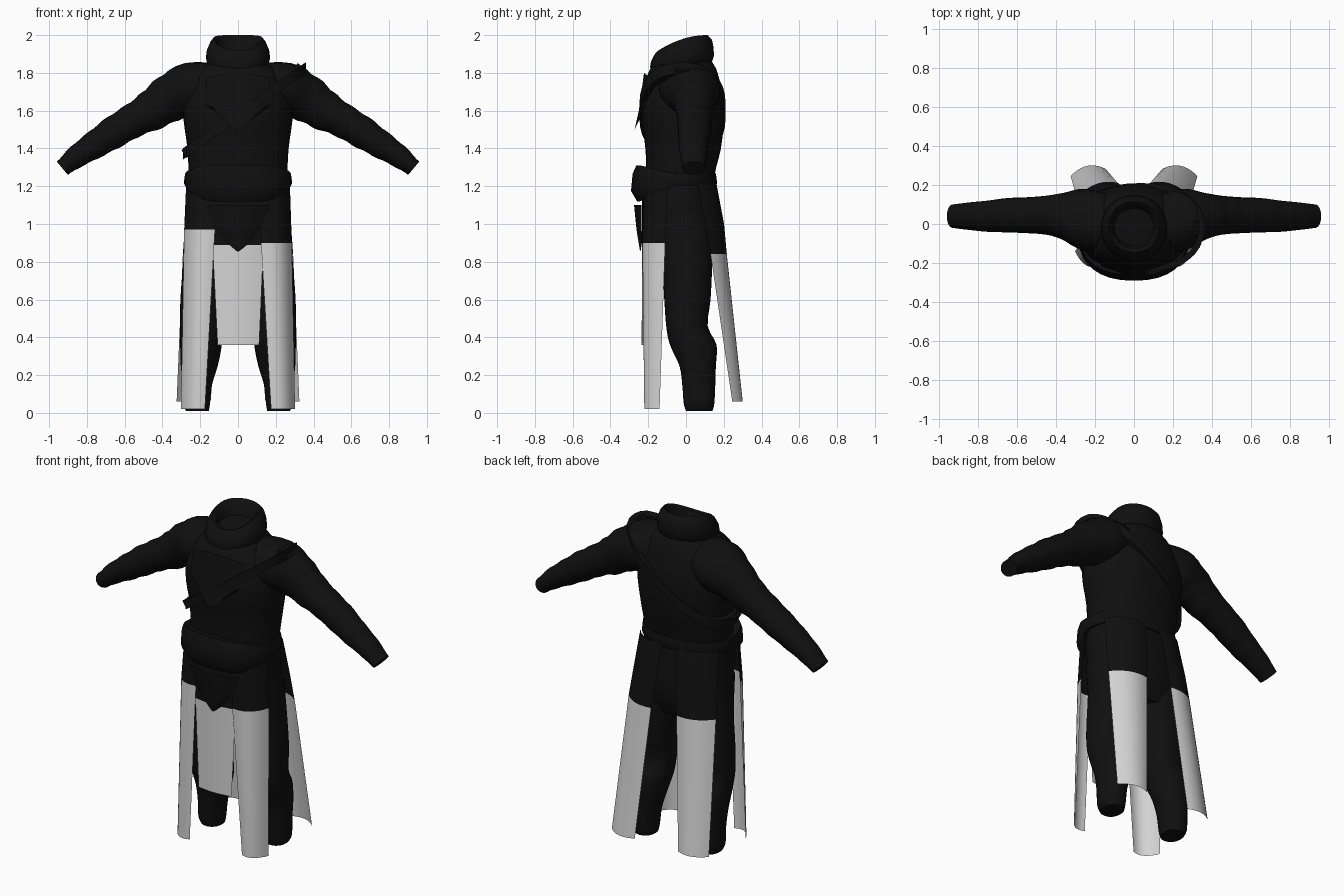
import bpy, bmesh, math
from mathutils import Vector

if "Cube" in bpy.data.objects:
    bpy.data.objects.remove(bpy.data.objects["Cube"])


def material(name, value):
    m = bpy.data.materials.new(name)
    m.use_nodes = True
    col = (value, value, value, 1)
    m.diffuse_color = col
    m.node_tree.nodes["Principled BSDF"].inputs["Base Color"].default_value = col
    return m


BLACK = material("black cloth", 0.005)
GREY = material("pale grey cloth", 0.65)
made = []


def finish(name, bm, angle=50):
    me = bpy.data.meshes.new(name)
    bm.to_mesh(me)
    bm.free()
    ob = bpy.data.objects.new(name, me)
    bpy.context.collection.objects.link(ob)
    me.materials.append(BLACK)
    me.materials.append(GREY)
    made.append((ob, angle))
    return ob


def smooth(rows, k):
    """Catmull-Rom resampling of a table of stations."""
    out = []
    last = len(rows) - 1
    for i in range(last):
        quad = [rows[max(i - 1, 0)], rows[i], rows[i + 1], rows[min(i + 2, last)]]
        for j in range(k):
            t = j / k
            out.append([b + 0.5 * t * (c - a + t * (2*a - 5*b + 4*c - d + t * (3*(b - c) + d - a)))
                        for a, b, c, d in zip(*quad)])
    out.append(list(rows[-1]))
    return out


def ring(c, u, v, n=32, e=2.0):
    """Superellipse around c with half axes u and v."""
    c, u, v = Vector(c), Vector(u), Vector(v)
    pts = []
    for i in range(n):
        a = math.tau * i / n
        co, si = math.cos(a), math.sin(a)
        pts.append(c + u * math.copysign(abs(co) ** (2 / e), co)
                   + v * math.copysign(abs(si) ** (2 / e), si))
    return pts


def flat_ring(z, half, front, back, e=2.3, x=0.0):
    return ring((x, (front + back) / 2, z), (half, 0, 0), (0, (back - front) / 2, 0), e=e)


def loft(name, rings, closed=False, angle=50):
    bm = bmesh.new()
    vs = [[bm.verts.new(p) for p in r] for r in rings]
    n = len(vs[0])
    pairs = list(zip(vs, vs[1:])) + ([(vs[-1], vs[0])] if closed else [])
    for a, b in pairs:
        for i in range(n):
            j = (i + 1) % n
            bm.faces.new((a[i], a[j], b[j], b[i]))
    if not closed:
        bm.faces.new(vs[0])
        bm.faces.new(vs[-1])
    bmesh.ops.recalc_face_normals(bm, faces=bm.faces)
    return finish(name, bm, angle)


def panel(name, stations, split=9, side=1, cols=10):
    """Hanging cloth sheet; each station is three points along its width.
    Rows from index split downward are pale."""
    bm = bmesh.new()
    rows = []
    for pts in stations:
        a, b, c = [Vector((p[0] * side, p[1], p[2])) for p in pts]
        row = []
        for i in range(cols + 1):
            t = i / cols
            row.append(bm.verts.new(a * (1 - t) * (1 - 2*t) + b * 4*t * (1 - t) + c * t * (2*t - 1)))
        rows.append(row)
    for r, (p, q) in enumerate(zip(rows, rows[1:])):
        for i in range(cols):
            f = bm.faces.new((p[i], p[i + 1], q[i + 1], q[i]))
            f.material_index = int(r >= split)
    bm.normal_update()
    for f in list(bm.faces):
        m = f.calc_center_median()
        if f.normal.x * m.x + f.normal.y * m.y < 0:
            f.normal_flip()
    return finish(name, bm)


def level(z, *pts):
    return [(x, y, z) for x, y in pts]


# Torso: half width, front and back at each height
torso = [(1.0, .26, -.2, .16), (1.1, .272, -.212, .155), (1.25, .262, -.21, .15),
         (1.4, .268, -.215, .185), (1.55, .288, -.235, .2), (1.65, .285, -.235, .2),
         (1.75, .25, -.215, .18), (1.82, .2, -.19, .16), (1.87, .13, -.15, .13)]
loft("coat_body", [flat_ring(*r) for r in smooth(torso, 3)])

# Hips
hips = [(1.15, .26, -.2, .15), (1.0, .272, -.2, .17), (.88, .28, -.17, .16), (.78, .26, -.12, .12)]
loft("trouser_seat", [flat_ring(*r) for r in smooth(hips, 3)])

# Sleeves: x, z, radius, depth radius, y centre
sleeve = [(.08, 1.73, .12, .14, 0), (.25, 1.71, .145, .16, .02), (.36, 1.665, .125, .12, .04),
          (.45, 1.605, .108, .1, .045), (.55, 1.55, .09, .092, .045), (.65, 1.49, .085, .088, .045),
          (.75, 1.425, .074, .08, .04), (.85, 1.36, .06, .07, .04), (.93, 1.295, .045, .06, .04)]
# Legs: z, x centre, half width, front, back
leg = [(1.0, .14, .13, -.18, .15), (.8, .15, .14, -.13, .14), (.6, .185, .12, -.115, .13),
       (.46, .195, .112, -.105, .115), (.36, .196, .11, -.085, .162), (.25, .205, .098, -.035, .158),
       (.15, .215, .078, -.02, .155), (.05, .22, .072, -.012, .15), (.01, .215, .06, 0, .14)]

for side, label in ((1, "left"), (-1, "right")):
    rows = smooth(sleeve, 4)
    rings = []
    for i, (x, z, r, ry, y) in enumerate(rows):
        p, q = rows[max(i - 1, 0)], rows[min(i + 1, len(rows) - 1)]
        d = Vector((q[0] - p[0], 0, q[1] - p[1])).normalized()
        # soft cloth folds
        r *= 1 + (.035 * math.sin(i * 1.6) if i > 5 else 0)
        rings.append(ring((side * x, y, z), (-d.z * r * side, 0, d.x * r), (0, ry, 0), n=24))
    loft(label + "_sleeve", rings)
    loft(label + "_leg", [flat_ring(z, h, f, b, 2.2, side * x) for z, x, h, f, b in smooth(leg, 3)])

    # Corner panels of the split skirt
    cut = .9 if side > 0 else .97
    panel(label + "_front_panel", [
        level(1.2, (.10, -.222), (.21, -.2), (.275, -.1)),
        level(cut, (.122, -.228), (.225, -.21), (.285, -.11)),
        level(.02, (.175, -.212), (.245, -.212), (.302, -.14))], 1, side)
    panel(label + "_back_panel", [
        level(1.22, (.05, .155), (.17, .145), (.262, .06)),
        level(1.0, (.065, .198), (.19, .185), (.28, .1)),
        level(.84, (.085, .212), (.2, .203), (.292, .13)),
        level(.06, (.145, .283), (.24, .298), (.325, .245))], 2, side)

# Middle front panel
panel("middle_front_panel", [
    level(1.2, (-.13, -.21), (0, -.232), (.13, -.21)),
    level(.89, (-.135, -.215), (0, -.232), (.135, -.215)),
    level(.36, (-.108, -.222), (0, -.235), (.112, -.222))], 1)

# Pointed flap under the sash, and chest bib
panel("pointed_flap", [
    [(-.16, -.235, 1.1), (0, -.275, 1.1), (.17, -.235, 1.1)],
    [(-.115, -.235, .98), (0, -.262, .97), (.12, -.235, .98)],
    [(-.07, -.232, .91), (0, -.25, .895), (.07, -.232, .91)],
    [(-.012, -.24, .86), (0, -.243, .855), (.012, -.24, .86)]])
panel("chest_bib", [
    [(-.17, -.185, 1.77), (0, -.222, 1.8), (.17, -.185, 1.77)],
    [(-.17, -.215, 1.63), (0, -.25, 1.6), (.17, -.215, 1.63)],
    [(-.08, -.238, 1.57), (0, -.272, 1.5), (.08, -.238, 1.57)]])


# Sash: narrow behind, deep and bulging in front
def sash_ring(grow, z, spread):
    pts = flat_ring(z, .272 + grow * .5, -.235 - grow * 2, .15 + grow * .5)
    for p in pts:
        front = min(max((-p.y - .08) / .16, 0), 1)
        p.z += spread * front
    return pts


loft("waist_sash", [sash_ring(-.02, 1.2, -.08), sash_ring(.012, 1.2, -.08), sash_ring(.028, 1.215, -.04),
                    sash_ring(.024, 1.245, .02), sash_ring(.014, 1.27, .04), sash_ring(-.02, 1.27, .04)],
     closed=True)


# Slanted shoulder strap
def strap_ring(grow, dz):
    pts = flat_ring(0, .315 + grow, -.237 - grow, .2 + grow, x=.035)
    for p in pts:
        p.z = 1.575 + .7 * p.x + dz
    return pts


loft("shoulder_strap", [strap_ring(-.02, -.03), strap_ring(.01, -.03),
                        strap_ring(.01, .03), strap_ring(-.02, .03)], closed=True, angle=30)


# Strap fittings
def fitting(name, centre, size, turn):
    bm = bmesh.new()
    bmesh.ops.create_cube(bm, size=1)
    bmesh.ops.scale(bm, vec=size, verts=bm.verts)
    ob = finish(name, bm, 30)
    ob.location = centre
    ob.rotation_euler.y = turn


fitting("strap_buckle", (-.265, -.06, 1.385), (.05, .09, .05), -.6)
fitting("shoulder_clip", (.335, -.02, 1.82), (.07, .07, .03), .6)

# Rolled collar: half width, front, back, back height, forward droop
collar = [(.13, -.14, .11, 1.83, .7), (.16, -.18, .135, 1.85, .6), (.17, -.19, .148, 1.89, .65),
          (.165, -.185, .146, 1.935, .85), (.148, -.165, .138, 1.975, 1.0), (.13, -.145, .115, 2.0, 1.24),
          (.112, -.125, .095, 1.985, 1.24), (.1, -.11, .08, 1.91, .7)]
rings = []
for half, front, back, top, droop in collar:
    pts = flat_ring(0, half, front, back, 2.1)
    for p in pts:
        p.z = top - droop * (.11 - p.y) ** 2
    rings.append(pts)
loft("rolled_collar", rings)

# Shading
for ob, angle in made:
    bpy.ops.object.select_all(action='DESELECT')
    ob.select_set(True)
    bpy.context.view_layer.objects.active = ob
    bpy.ops.object.shade_smooth_by_angle(angle=math.radians(angle))
